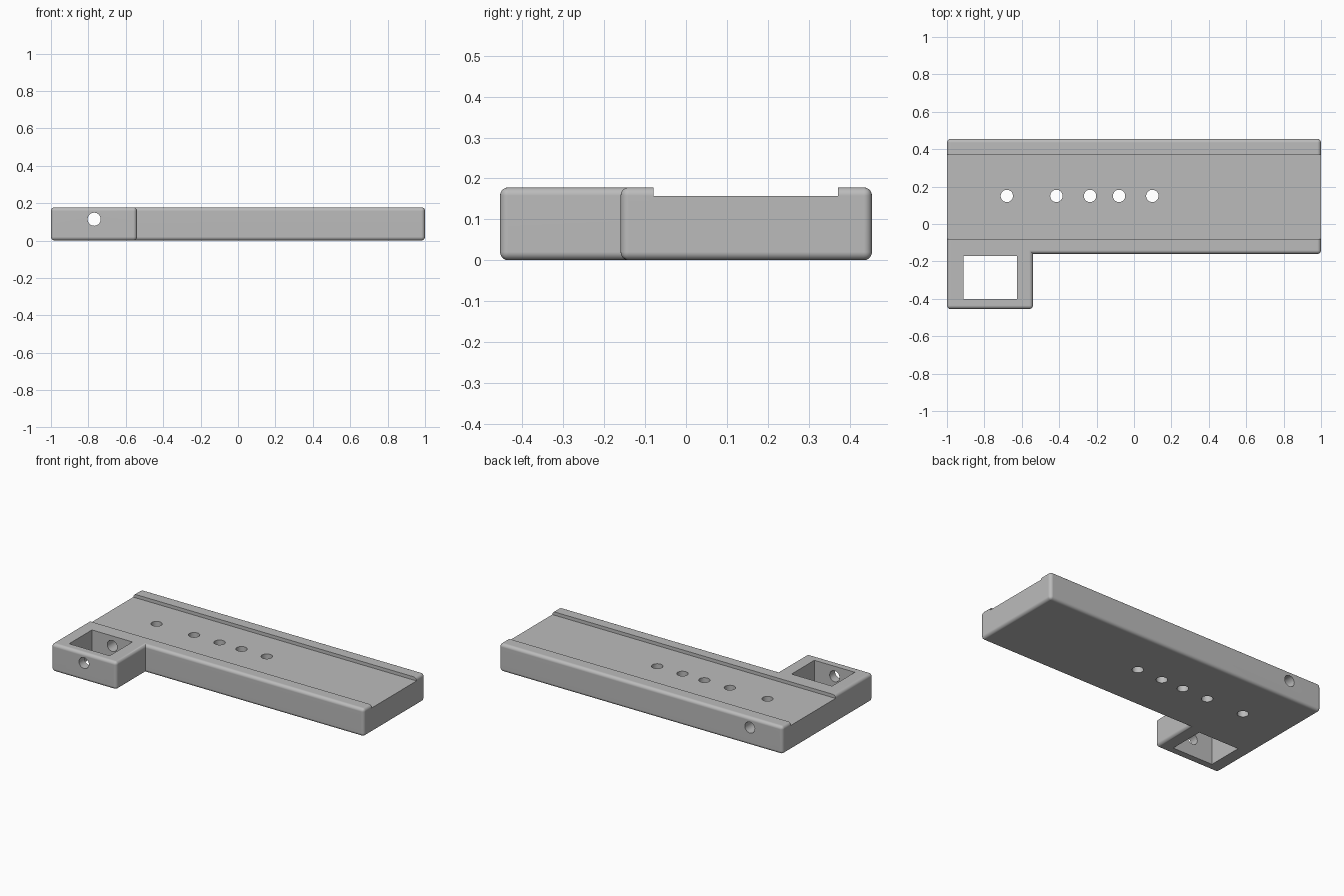
import bpy
import bmesh
import math
from mathutils import Matrix, Vector

cube = bpy.data.objects.get("Cube")
if cube:
    bpy.data.objects.remove(cube, do_unlink=True)

HEIGHT = 0.178
ROUND = 0.02

grey = bpy.data.materials.new("plain grey")
grey.use_nodes = True
color = (0.5, 0.5, 0.5, 1)
grey.diffuse_color = color
grey.node_tree.nodes["Principled BSDF"].inputs["Base Color"].default_value = color


def add_object(name, bm):
    mesh = bpy.data.meshes.new(name)
    bmesh.ops.recalc_face_normals(bm, faces=bm.faces)
    bm.to_mesh(mesh)
    bm.free()
    obj = bpy.data.objects.new(name, mesh)
    bpy.context.collection.objects.link(obj)
    return obj


def box_cutter(name, low, high):
    low, high = Vector(low), Vector(high)
    bm = bmesh.new()
    size = Matrix.Diagonal((*(high - low), 1))
    bmesh.ops.create_cube(bm, size=1, matrix=Matrix.Translation((low + high) / 2) @ size)
    return add_object(name, bm)


def hole_cutter(name, center, radius, depth, along_y=False):
    turn = Matrix.Rotation(math.pi / 2 if along_y else 0, 4, 'X')
    bm = bmesh.new()
    bmesh.ops.create_cone(bm, cap_ends=True, segments=48, radius1=radius, radius2=radius,
                          depth=depth, matrix=Matrix.Translation(center) @ turn)
    return add_object(name, bm)


# Plate with a side tab: extruded L outline, rounded on every outer edge
outline = [(-1, -0.455), (-0.54, -0.455), (-0.54, -0.16),
           (1, -0.16), (1, 0.455), (-1, 0.455)]
inner_corner = Vector(outline[2])
bm = bmesh.new()
base = bm.faces.new([bm.verts.new((x, y, 0)) for x, y in outline])
top = bmesh.ops.extrude_face_region(bm, geom=[base])
bmesh.ops.translate(bm, vec=(0, 0, HEIGHT),
                    verts=[v for v in top["geom"] if isinstance(v, bmesh.types.BMVert)])
bmesh.ops.recalc_face_normals(bm, faces=bm.faces)
edges = [e for e in bm.edges
         if any((v.co.xy - inner_corner).length > 0.001 for v in e.verts)]
bmesh.ops.bevel(bm, geom=edges, offset=ROUND, segments=5, profile=0.5,
                affect='EDGES', clamp_overlap=True)
plate = add_object("mounting_plate", bm)
plate.data.materials.append(grey)

# Channel, square window, cross hole and the row of upright holes
cutters = [
    box_cutter("channel_cutter", (-1.2, -0.08, 0.157), (1.2, 0.372, 0.4)),
    box_cutter("window_cutter", (-0.912, -0.4, -0.2), (-0.626, -0.17, 0.4)),
    hole_cutter("cross_hole_cutter", (-0.769, 0, 0.114), 0.035, 1.4, along_y=True),
]
for x in (-0.68, -0.415, -0.235, -0.08, 0.098):
    cutters.append(hole_cutter("upright_hole_cutter", (x, 0.15, 0), 0.033, 1))

for cutter in cutters:
    cutter.hide_render = True
    cut = plate.modifiers.new(cutter.name, 'BOOLEAN')
    cut.operation = 'DIFFERENCE'
    cut.solver = 'EXACT'
    cut.object = cutter

# Bake the cuts, drop the cutters, then smooth the rounded edges
bpy.ops.object.select_all(action='DESELECT')
plate.select_set(True)
bpy.context.view_layer.objects.active = plate
for cut in list(plate.modifiers):
    bpy.ops.object.modifier_apply(modifier=cut.name)
for cutter in cutters:
    bpy.data.objects.remove(cutter, do_unlink=True)
bpy.ops.object.shade_smooth_by_angle(angle=math.radians(30))
weighted = plate.modifiers.new("even_shading", 'WEIGHTED_NORMAL')
weighted.keep_sharp = True
